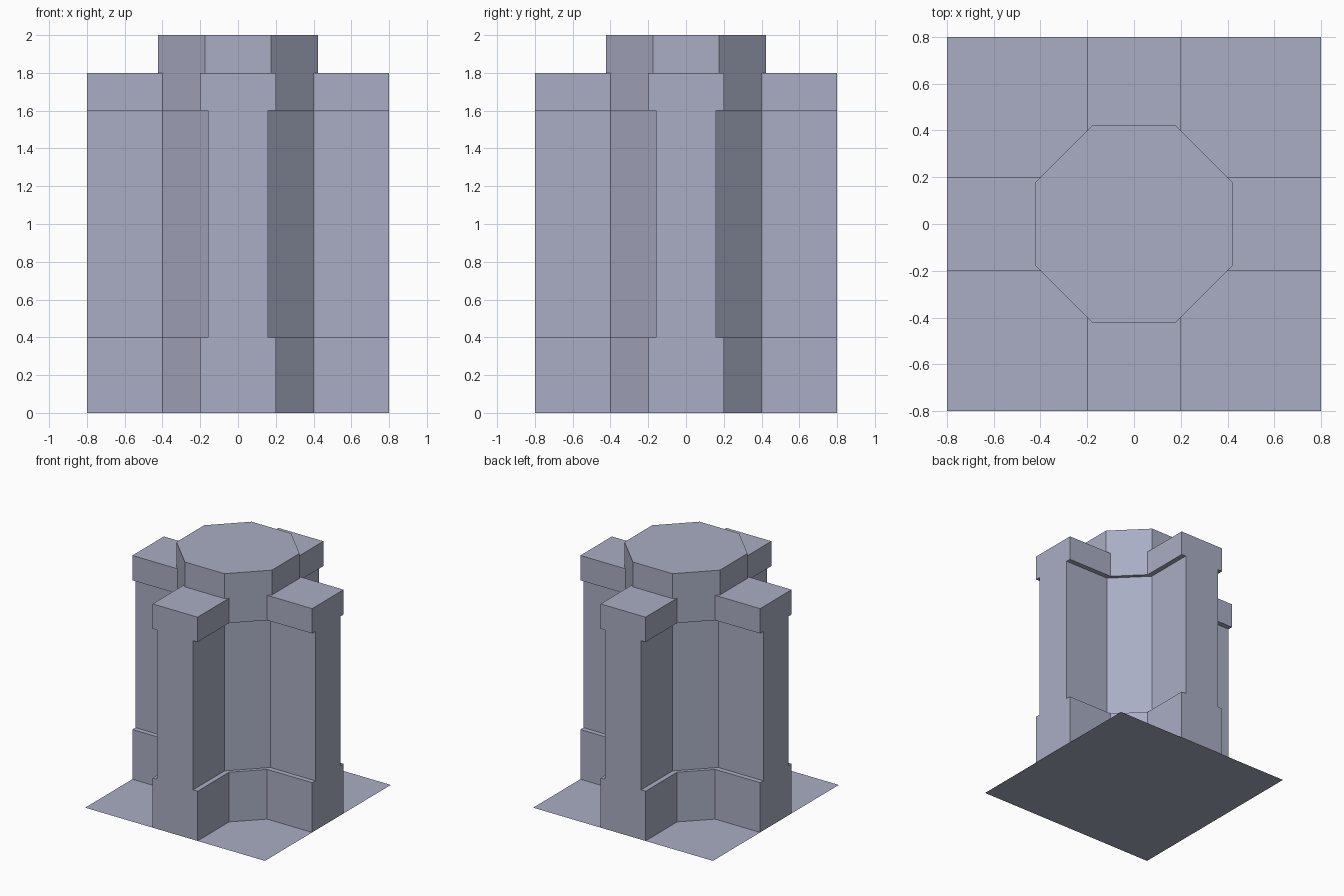
import bpy, bmesh, math

if "Cube" in bpy.data.objects:
    bpy.data.objects.remove(bpy.data.objects["Cube"])

stone = bpy.data.materials.new("grey_lavender_stone")
stone.diffuse_color = (0.40, 0.42, 0.55, 1.0)
stone.use_nodes = True
stone.node_tree.nodes["Principled BSDF"].inputs["Base Color"].default_value = stone.diffuse_color


def cross_outline(half):
    """Four arms joined by diagonal faces; half = half width of an arm."""
    arm = [(0.4, -half), (0.8, -half), (0.8, half), (0.4, half)]
    pts = []
    for k in range(4):
        c, s = round(math.cos(k * math.pi / 2)), round(math.sin(k * math.pi / 2))
        pts += [(x * c - y * s, x * s + y * c) for x, y in arm]
    return pts


def loft(name, sections, bottom=False):
    """Join stacked outlines [(outline, z), ...] with flat walls and a lid."""
    bm = bmesh.new()
    rings = [[bm.verts.new((x, y, z)) for x, y in outline] for outline, z in sections]
    for low, high in zip(rings, rings[1:]):
        n = len(low)
        for i in range(n):
            j = (i + 1) % n
            bm.faces.new((low[i], low[j], high[j], high[i]))
    bm.faces.new(rings[-1])
    if bottom:
        bm.faces.new(rings[0][::-1])
    mesh = bpy.data.meshes.new(name)
    bm.to_mesh(mesh)
    bm.free()
    mesh.materials.append(stone)
    obj = bpy.data.objects.new(name, mesh)
    bpy.context.collection.objects.link(obj)
    return obj


# Square floor plate, a single flat sheet
loft("floor_plate", [([(-0.8, -0.8), (0.8, -0.8), (0.8, 0.8), (-0.8, 0.8)], 0.0)])

# Cross-shaped pillar: wide foot, slimmer shaft, wide head
wide, slim = cross_outline(0.2), cross_outline(0.16)
loft("pillar_body", [(wide, 0.0), (wide, 0.4), (slim, 0.4),
                     (slim, 1.6), (wide, 1.6), (wide, 1.8)])

# Octagonal cap, its diagonal sides flush with the pillar
radius = 0.6 / math.sqrt(2) / math.cos(math.pi / 8)
octagon = [(radius * math.cos(math.pi / 8 + k * math.pi / 4),
            radius * math.sin(math.pi / 8 + k * math.pi / 4)) for k in range(8)]
loft("octagon_cap", [(octagon, 1.8), (octagon, 2.0)])
